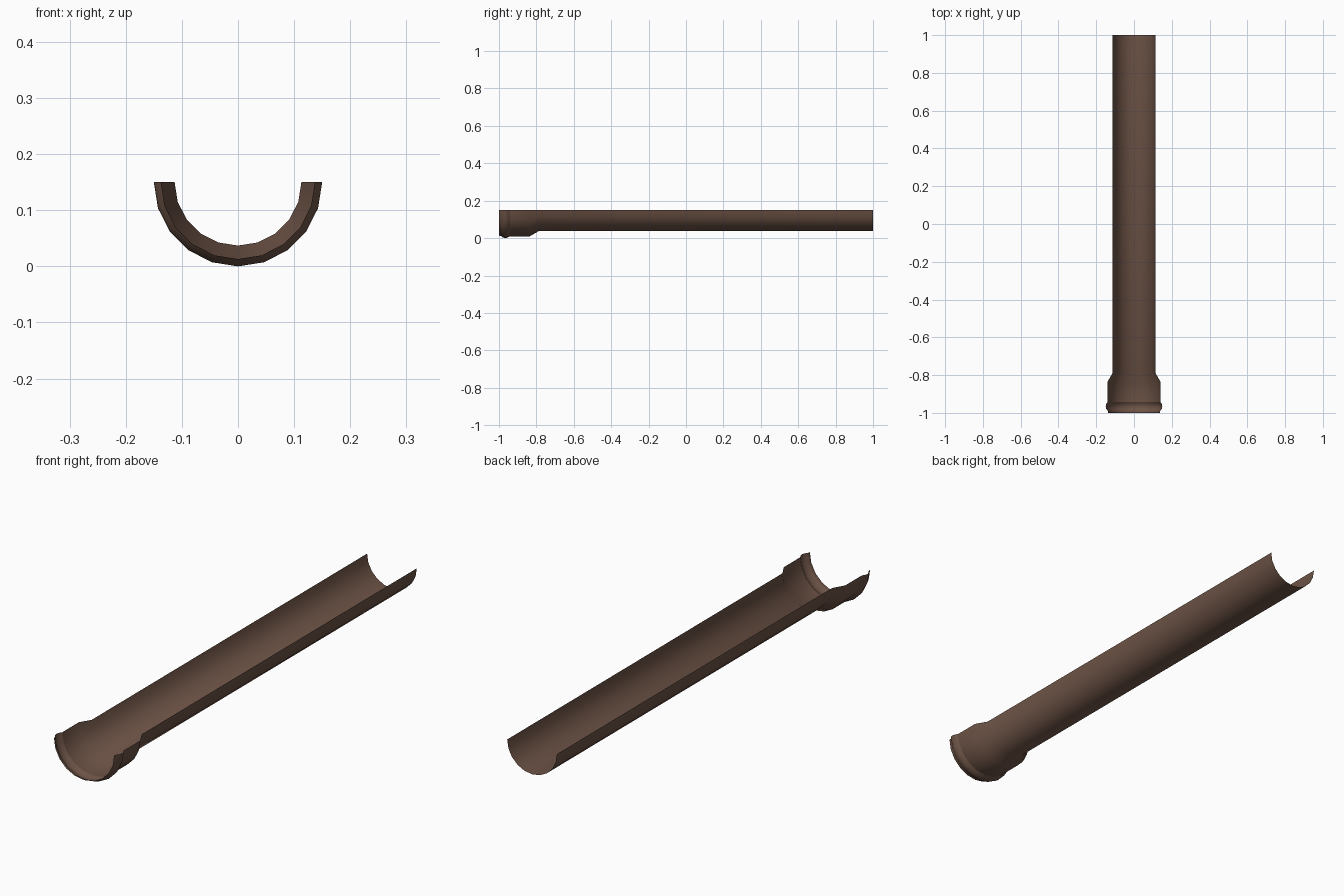
import bpy, bmesh, math

if "Cube" in bpy.data.objects:
    bpy.data.objects.remove(bpy.data.objects["Cube"])

SEGMENTS = 10      # facets round the half circle
AXIS_Z = 0.15
# (y, radius) from the socket mouth to the plain end
PROFILE = [(-1.0, 0.137), (-0.99, 0.138), (-0.978, 0.147), (-0.965, 0.15),
           (-0.953, 0.147), (-0.942, 0.14), (-0.835, 0.14),
           (-0.788, 0.113), (1.0, 0.113)]

# Half-round gutter channel with flared, beaded socket
bm = bmesh.new()
rings = []
for y, r in PROFILE:
    ring = []
    for i in range(SEGMENTS + 1):
        a = math.pi + math.pi * i / SEGMENTS
        ring.append(bm.verts.new((r * math.cos(a), y, AXIS_Z + r * math.sin(a))))
    rings.append(ring)
for a, b in zip(rings, rings[1:]):
    for i in range(SEGMENTS):
        bm.faces.new((a[i], a[i + 1], b[i + 1], b[i]))
bmesh.ops.recalc_face_normals(bm, faces=bm.faces)
# outer side faces outward
bm.normal_update()
if sum(f.normal.z for f in bm.faces) > 0:
    bmesh.ops.reverse_faces(bm, faces=bm.faces)

mesh = bpy.data.meshes.new("half_round_gutter")
bm.to_mesh(mesh)
bm.free()
gutter = bpy.data.objects.new("half_round_gutter", mesh)
bpy.context.collection.objects.link(gutter)

# Brown finish
brown = bpy.data.materials.new("brown")
brown.diffuse_color = (0.15, 0.085, 0.06, 1)
brown.use_nodes = True
brown.node_tree.nodes["Principled BSDF"].inputs["Base Color"].default_value = brown.diffuse_color
mesh.materials.append(brown)

bpy.context.view_layer.objects.active = gutter
gutter.select_set(True)
bpy.ops.object.shade_smooth_by_angle(angle=math.radians(30))
